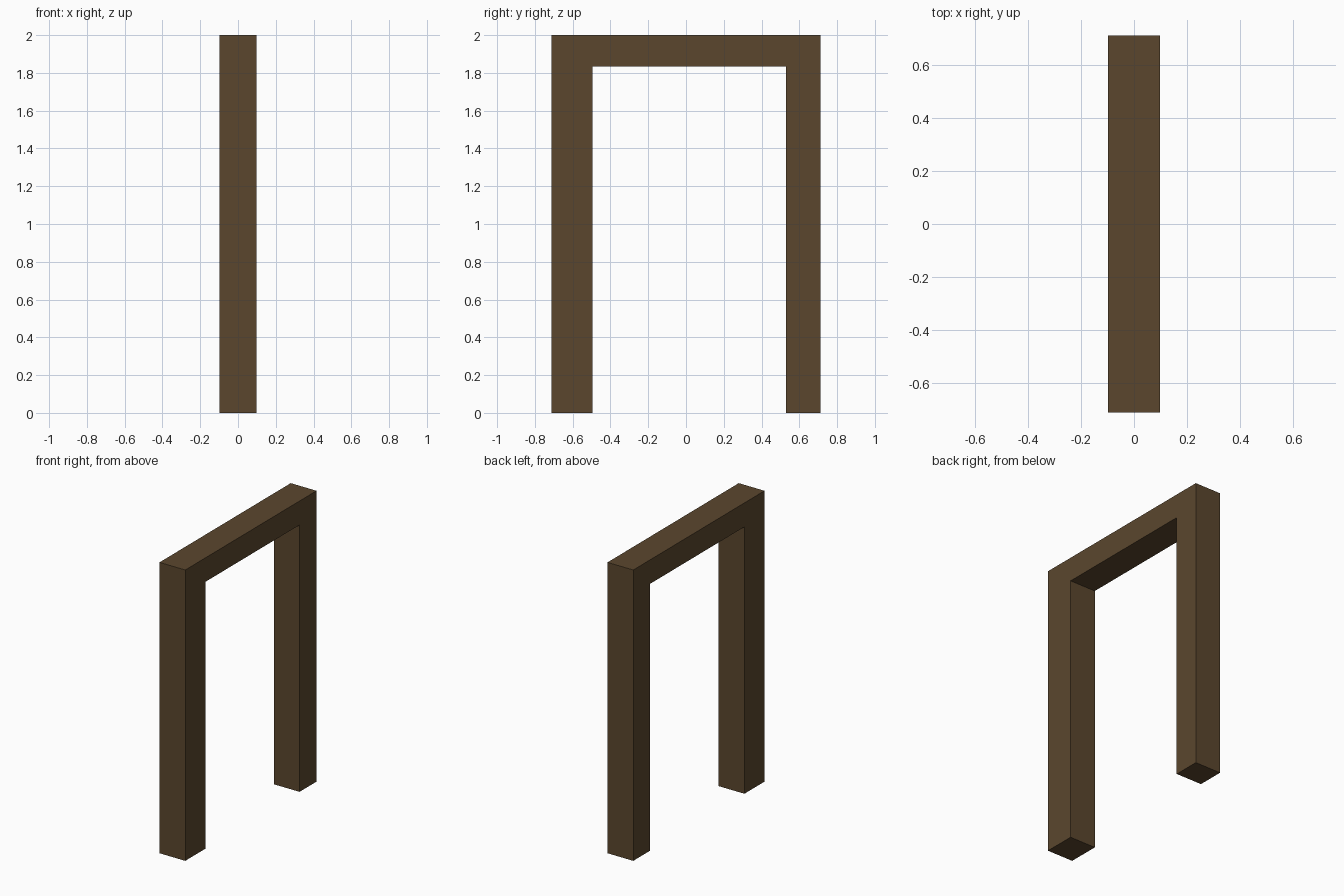
import bpy
import bmesh

if "Cube" in bpy.data.objects:
    bpy.data.objects.remove(bpy.data.objects["Cube"])

# Dark brown timber
wood = bpy.data.materials.new("dark brown wood")
wood.diffuse_color = (0.104, 0.062, 0.027, 1.0)
wood.use_nodes = True
wood.node_tree.nodes["Principled BSDF"].inputs["Base Color"].default_value = wood.diffuse_color

HALF_X = 0.098                    # frame depth
OUT_Y, TOP_Z = 0.713, 2.0         # outer size
IN_Y0, IN_Y1, IN_Z = -0.495, 0.529, 1.835   # opening

# Door frame: one U-shaped profile (y, z), extruded along x
profile = [(-OUT_Y, 0), (IN_Y0, 0), (IN_Y0, IN_Z), (IN_Y1, IN_Z),
           (IN_Y1, 0), (OUT_Y, 0), (OUT_Y, TOP_Z), (-OUT_Y, TOP_Z)]

bm = bmesh.new()
face = bm.faces.new([bm.verts.new((-HALF_X, y, z)) for y, z in profile])
result = bmesh.ops.extrude_face_region(bm, geom=[face])
moved = [g for g in result["geom"] if isinstance(g, bmesh.types.BMVert)]
bmesh.ops.translate(bm, verts=moved, vec=(2 * HALF_X, 0, 0))
# Keep the starting cap so the frame is closed on both sides
if not any(all(abs(v.co.x + HALF_X) < 1e-5 for v in f.verts) for f in bm.faces):
    bm.faces.new([v for v in bm.verts if v.co.x < 0])
bmesh.ops.recalc_face_normals(bm, faces=bm.faces)

mesh = bpy.data.meshes.new("door_frame")
bm.to_mesh(mesh)
bm.free()
mesh.materials.append(wood)
bpy.context.collection.objects.link(bpy.data.objects.new("door_frame", mesh))
